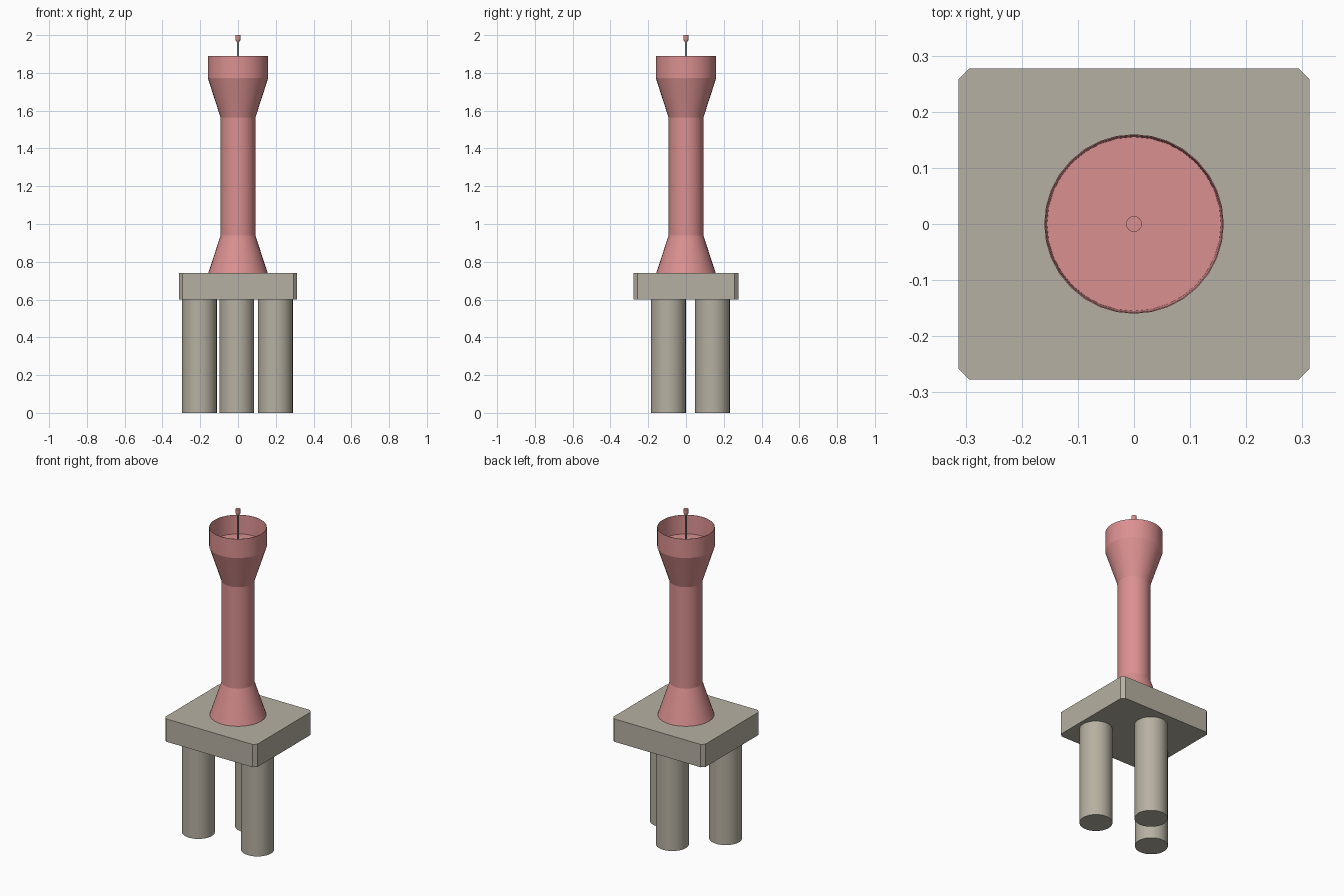
import bpy, bmesh, math

if "Cube" in bpy.data.objects:
    bpy.data.objects.remove(bpy.data.objects["Cube"])


def material(name, rgb):
    m = bpy.data.materials.new(name)
    m.diffuse_color = (*rgb, 1)
    m.use_nodes = True
    m.node_tree.nodes["Principled BSDF"].inputs["Base Color"].default_value = m.diffuse_color
    return m


RED = material("faded red", (0.71, 0.28, 0.28))
CONCRETE = material("concrete", (0.47, 0.435, 0.36))
STEEL = material("steel grey", (0.26, 0.28, 0.28))


def finish(name, bm, mat, smooth=True):
    bmesh.ops.recalc_face_normals(bm, faces=bm.faces)
    me = bpy.data.meshes.new(name)
    bm.to_mesh(me)
    bm.free()
    me.materials.append(mat)
    ob = bpy.data.objects.new(name, me)
    bpy.context.collection.objects.link(ob)
    if smooth:
        bpy.ops.object.select_all(action='DESELECT')
        ob.select_set(True)
        bpy.context.view_layer.objects.active = ob
        bpy.ops.object.shade_smooth_by_angle(angle=math.radians(14))
    return ob


def lathe(name, profile, mat, x=0, y=0, sides=32):
    """Stack rings of (radius, z) and cap both ends."""
    bm = bmesh.new()
    rings = []
    for r, z in profile:
        rings.append([bm.verts.new((x + r * math.cos(2 * math.pi * i / sides),
                                    y + r * math.sin(2 * math.pi * i / sides), z))
                      for i in range(sides)])
    for a, b in zip(rings, rings[1:]):
        for i in range(sides):
            j = (i + 1) % sides
            bm.faces.new((a[i], a[j], b[j], b[i]))
    bm.faces.new(rings[0])
    bm.faces.new(rings[-1])
    return finish(name, bm, mat)


# Three concrete piles
for i, (x, y) in enumerate([(-0.204, -0.093), (0.198, -0.093), (-0.006, 0.14)]):
    lathe(f"pile_{i + 1}", [(0.092, 0), (0.092, 0.605)], CONCRETE, x, y)

# Slab with chamfered upright corners
hx, hy, c = 0.313, 0.277, 0.019
bm = bmesh.new()
outline = [(hx, -hy + c), (hx, hy - c), (hx - c, hy), (-hx + c, hy),
           (-hx, hy - c), (-hx, -hy + c), (-hx + c, -hy), (hx - c, -hy)]
base = bm.faces.new([bm.verts.new((px, py, 0.60)) for px, py in outline])
top = bmesh.ops.extrude_face_region(bm, geom=[base], use_keep_orig=True)
bmesh.ops.translate(bm, vec=(0, 0, 0.14),
                    verts=[v for v in top["geom"] if isinstance(v, bmesh.types.BMVert)])
finish("slab", bm, CONCRETE, smooth=False)

# Tower: flared foot, shaft, flared head with an open parapet and gallery floor
lathe("tower", [(0.158, 0.738), (0.092, 0.94), (0.092, 1.563), (0.16, 1.773),
                (0.16, 1.89), (0.158, 1.89), (0.155, 1.775)], RED)

# Mast and lantern
lathe("mast", [(0.006, 1.77), (0.006, 1.98)], STEEL, sides=16)
lathe("lantern", [(0.010, 1.966), (0.014, 1.978), (0.014, 2.0)], RED, sides=24)
